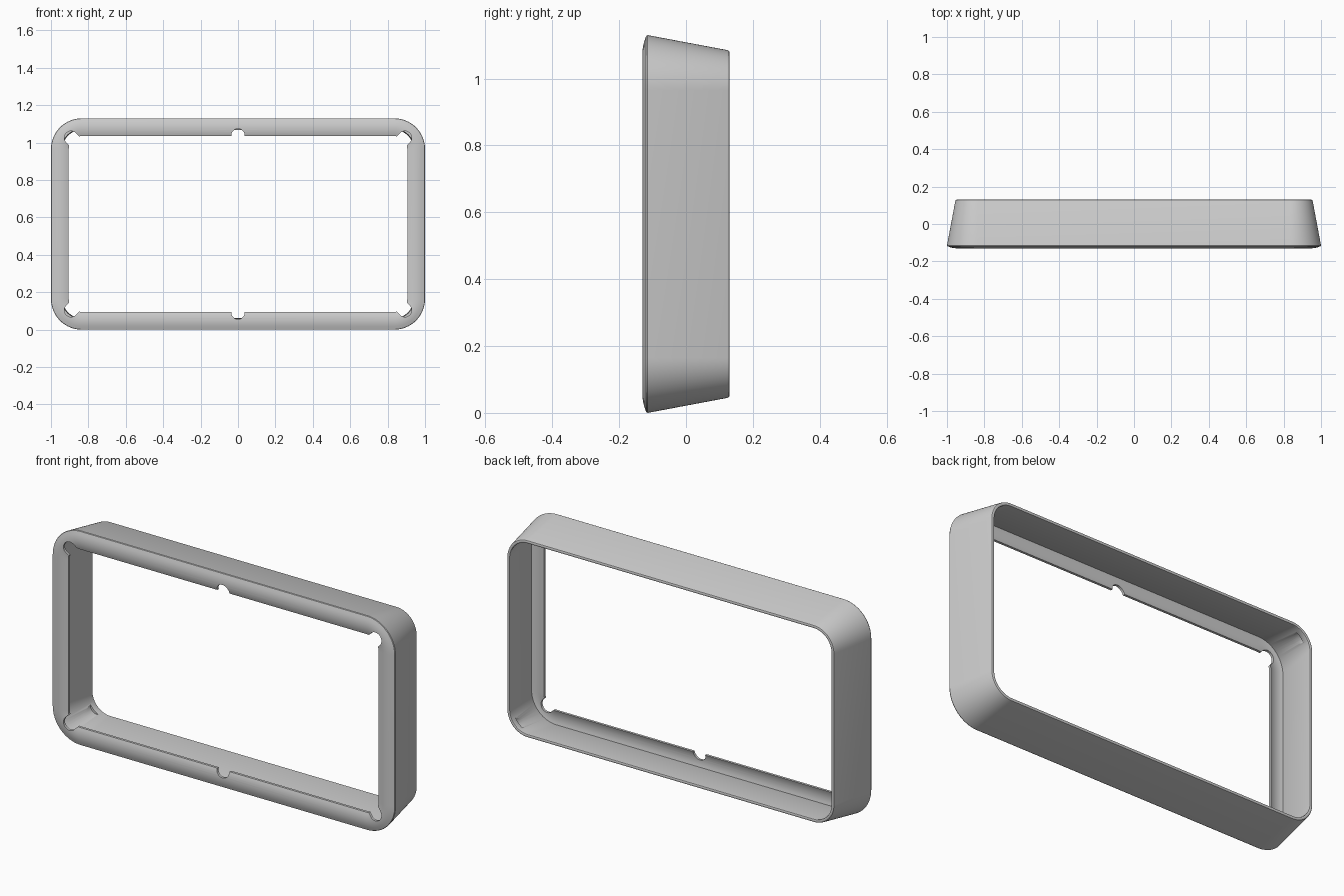
import bpy, bmesh
from math import sin, cos, pi, radians

if "Cube" in bpy.data.objects:
    bpy.data.objects.remove(bpy.data.objects["Cube"])

HX, HZ, ZC, R = 1.0, 0.565, 0.565, 0.165   # half sizes, centre height, corner radius
SEG = 20


def make_object(name, bm):
    bmesh.ops.recalc_face_normals(bm, faces=bm.faces[:])
    mesh = bpy.data.meshes.new(name)
    bm.to_mesh(mesh)
    bm.free()
    obj = bpy.data.objects.new(name, mesh)
    bpy.context.collection.objects.link(obj)
    return obj


def prism(bm, outline, y0, y1):
    """Extrude an x-z outline from y0 to y1."""
    a = [bm.verts.new((x, y0, z)) for x, z in outline]
    b = [bm.verts.new((x, y1, z)) for x, z in outline]
    n = len(outline)
    bm.faces.new(a)
    bm.faces.new(b[::-1])
    for i in range(n):
        j = (i + 1) % n
        bm.faces.new((a[i], b[i], b[j], a[j]))


# Cross-section as (inset from outer edge, y): domed lip, tapered wall, rounded back rim
def dome(d, lift):
    t = (d - 0.052) / 0.044
    return -0.13 + 0.009 * t * t + lift


front = [(d, dome(d, 0)) for d in [0.008 + 0.087 * i / 8 for i in range(9)]]
inside = [(d, dome(d, 0.013)) for d in [0.095 - 0.075 * i / 7 for i in range(8)]]
rim = [(0.062, 0.122), (0.0605, 0.128), (0.057, 0.13),
       (0.051, 0.13), (0.047, 0.128), (0.0445, 0.122)]
profile = [(0, -0.115), (0.002, -0.119)] + front + inside + rim

# Frame: sweep the section round a rounded rectangle
bm = bmesh.new()
rings = []
for q, (sx, sz) in enumerate([(1, 1), (-1, 1), (-1, -1), (1, -1)]):
    for i in range(SEG + 1):
        a = (q + i / SEG) * pi / 2
        rings.append([bm.verts.new((sx * (HX - R) + (R - d) * cos(a), y,
                                    ZC + sz * (HZ - R) + (R - d) * sin(a)))
                      for d, y in profile])
n = len(profile)
for k, r0 in enumerate(rings):
    r1 = rings[(k + 1) % len(rings)]
    for i in range(n):
        j = (i + 1) % n
        bm.faces.new((r0[i], r1[i], r1[j], r0[j]))
frame = make_object("bezel_frame", bm)

# Cutters: round notches mid-edge and diagonal slots in the corners
bm = bmesh.new()
for s in (1, -1):
    prism(bm, [(0.036 * cos(2 * pi * i / 32), ZC + s * 0.473 + 0.036 * sin(2 * pi * i / 32))
               for i in range(32)], -0.2, -0.06)
r = 0.036
for sx in (1, -1):
    for sz in (1, -1):
        arc = [(0.892 + r * cos(a), 0.461 + r * sin(a))
               for a in [-pi / 4 + pi * i / 20 for i in range(21)]]
        tail = [(arc[-1][0] - 0.07, arc[-1][1] - 0.07), (arc[0][0] - 0.07, arc[0][1] - 0.07)]
        prism(bm, [(sx * x, ZC + sz * z) for x, z in arc + tail], -0.2, 0.095)
cutter = make_object("notch_cutter", bm)
cutter.hide_render = True

mod = frame.modifiers.new("notches", 'BOOLEAN')
mod.operation = 'DIFFERENCE'
mod.solver = 'EXACT'
mod.object = cutter
bpy.context.view_layer.objects.active = frame
frame.select_set(True)
cutter.select_set(False)
bpy.ops.object.modifier_apply(modifier=mod.name)
bpy.data.objects.remove(cutter)
bpy.ops.object.shade_smooth_by_angle(angle=radians(30))
